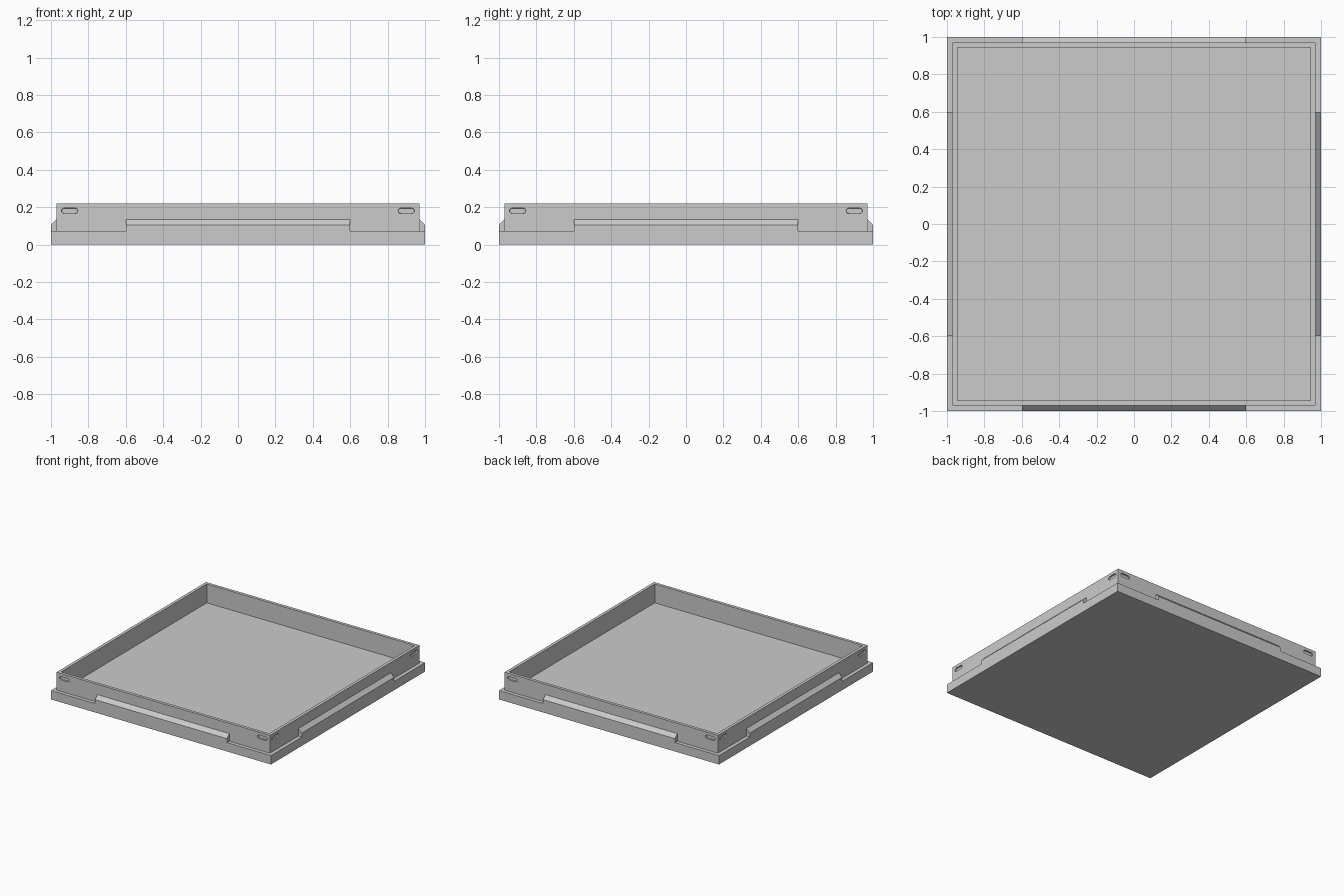
import bpy, bmesh
from math import cos, sin, pi
from mathutils import Matrix, Vector

cube = bpy.data.objects.get("Cube")
if cube:
    bpy.data.objects.remove(cube, do_unlink=True)

BASE_H, WALL_H = 0.073, 0.22
OUTER, INNER = 0.97, 0.945
LEDGE_HALF = 0.6

grey = bpy.data.materials.new("plain grey")
grey.use_nodes = True
colour = (0.6, 0.6, 0.6, 1)
grey.diffuse_color = colour
grey.node_tree.nodes["Principled BSDF"].inputs["Base Color"].default_value = colour


def loft(bm, rings):
    """Join closed rings of points into a capped solid."""
    loops = [[bm.verts.new(p) for p in ring] for ring in rings]
    for a, b in zip(loops, loops[1:]):
        for i in range(len(a)):
            j = (i + 1) % len(a)
            bm.faces.new((a[i], a[j], b[j], b[i]))
    bm.faces.new(loops[0][::-1])
    bm.faces.new(loops[-1])


def make_object(name, bm):
    bmesh.ops.recalc_face_normals(bm, faces=bm.faces[:])
    mesh = bpy.data.meshes.new(name)
    bm.to_mesh(mesh)
    bm.free()
    mesh.materials.append(grey)
    obj = bpy.data.objects.new(name, mesh)
    bpy.context.collection.objects.link(obj)
    return obj


def around_four_sides(bm, rings):
    """Repeat a front-side solid on every side of the tray."""
    for k in range(4):
        turn = Matrix.Rotation(k * pi / 2, 3, 'Z')
        loft(bm, [[turn @ Vector(p) for p in ring] for ring in rings])


def combine(target, helper, operation):
    mod = target.modifiers.new(operation.lower(), 'BOOLEAN')
    mod.object, mod.operation, mod.solver = helper, operation, 'EXACT'
    bpy.context.view_layer.objects.active = target
    bpy.ops.object.modifier_apply(modifier=mod.name)
    bpy.data.objects.remove(helper, do_unlink=True)


# Tray body: stepped base, upright walls and recessed floor
profile = [(1, 0), (1, BASE_H), (OUTER, BASE_H), (OUTER, WALL_H),
           (INNER, WALL_H), (INNER, BASE_H - 0.008)]
bm = bmesh.new()
loft(bm, [[(-r, -r, z), (r, -r, z), (r, r, z), (-r, r, z)] for r, z in profile])
tray = make_object("tray", bm)

# Sloped ledges, sunk into base and wall so the union is clean
section = [(-1, 0.04), (-1, 0.105), (-OUTER, 0.135), (-0.96, 0.135), (-0.96, 0.04)]
bm = bmesh.new()
around_four_sides(bm, [[(x, y, z) for y, z in section]
                       for x in (-LEDGE_HALF, LEDGE_HALF)])
ledges = make_object("side_ledges", bm)
ledges.hide_render = True
combine(tray, ledges, 'UNION')


# Shallow rounded slots near both ends of each wall
def slot_ring(cx, y, radius):
    points = []
    for side in (1, -1):
        for i in range(9):
            a = -pi / 2 + pi * i / 8
            points.append((cx + side * (0.029 + radius * cos(a)), y,
                           0.181 + side * radius * sin(a)))
    return points


bm = bmesh.new()
for cx in (-0.9, 0.9):
    around_four_sides(bm, [slot_ring(cx, -0.98, 0.0155), slot_ring(cx, -0.958, 0.0135)])
slots = make_object("slot_cutters", bm)
slots.hide_render = True
combine(tray, slots, 'DIFFERENCE')

# Merge flat regions left by the unions
bm = bmesh.new()
bm.from_mesh(tray.data)
bmesh.ops.remove_doubles(bm, verts=bm.verts[:], dist=0.0001)
bmesh.ops.dissolve_limit(bm, angle_limit=0.01, verts=bm.verts[:], edges=bm.edges[:])
bm.to_mesh(tray.data)
bm.free()
